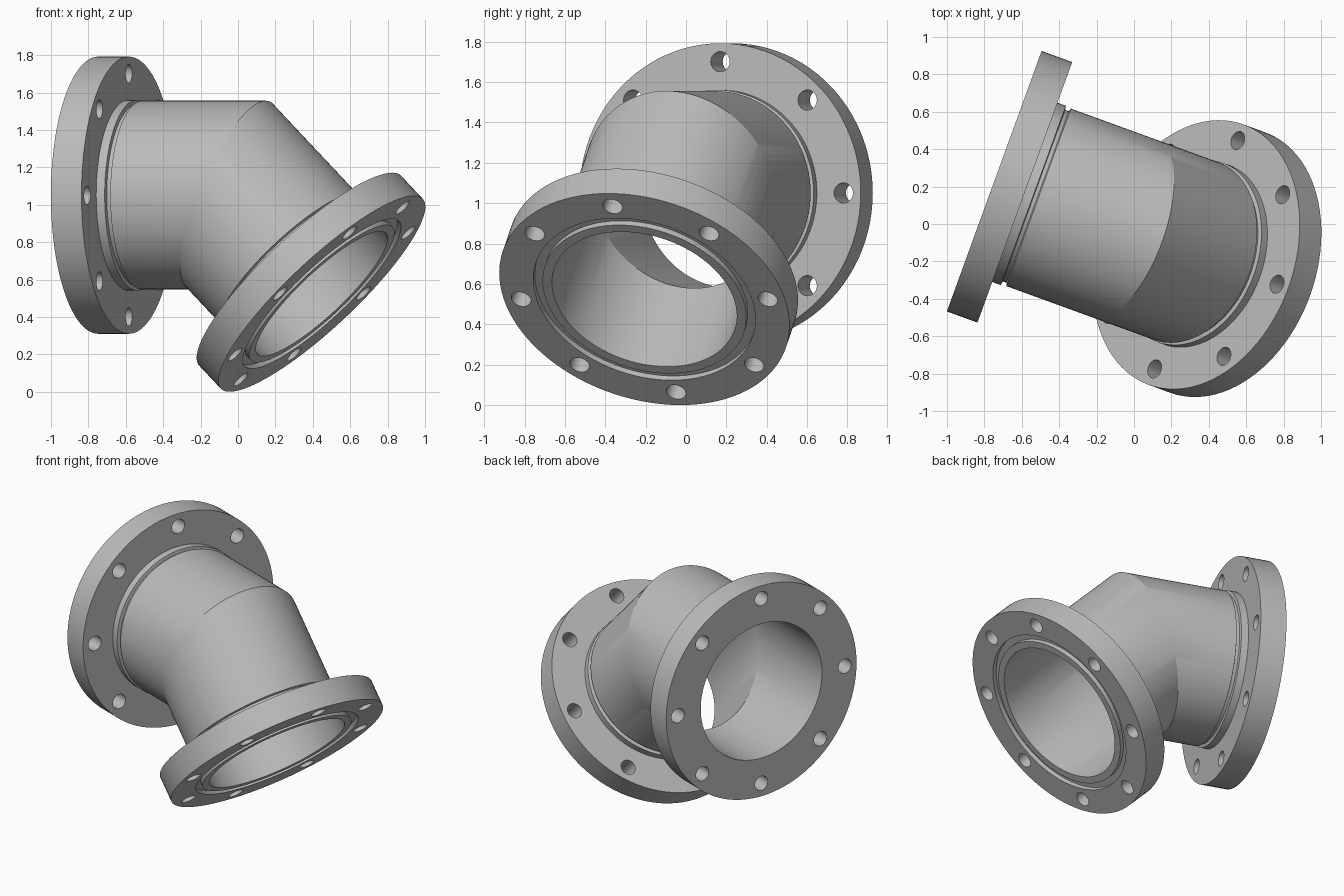
import bpy, bmesh
from math import sin, cos, tan, pi, radians
from mathutils import Matrix, Vector

if "Cube" in bpy.data.objects:
    bpy.data.objects.remove(bpy.data.objects["Cube"])

SEG = 96
CORNER = Vector((-0.047, -0.026, 1.051))    # where the two pipe axes meet
ARM = 0.745                                 # corner to flange face
BORE, PIPE, FLANGE = 0.472, 0.505, 0.741
THICK, BOLT_CIRCLE, BOLT = 0.174, 0.65, 0.05
MITRE = tan(radians(22.5))

steel = bpy.data.materials.new("grey steel")
steel.use_nodes = True
steel.diffuse_color = (0.5, 0.5, 0.5, 1)
steel.node_tree.nodes["Principled BSDF"].inputs["Base Color"].default_value = (0.5, 0.5, 0.5, 1)


def frame(axis, outward):
    """Local z runs from flange face to corner, local x to the outside of the bend."""
    side = axis.cross(outward)
    m = Matrix((outward, side, axis)).transposed().to_4x4()
    m.translation = CORNER - axis * ARM
    return m


heading = Vector((cos(radians(20)), -sin(radians(20)), 0))
up = Vector((0, 0, 1))
inlet = frame(heading, up)
outlet = frame((up - heading).normalized(), (up + heading).normalized())


def lathe(bm, profile, matrix, closed=False):
    """Turn (radius, height) points; a height of None lies on the mitre plane."""
    rings = []
    for r, h in profile:
        ring = []
        for i in range(SEG):
            a = 2 * pi * i / SEG
            z = ARM + r * cos(a) * MITRE if h is None else h
            ring.append(bm.verts.new(matrix @ Vector((r * cos(a), r * sin(a), z))))
        rings.append(ring)
    pairs = list(zip(rings, rings[1:]))
    if closed:
        pairs.append((rings[-1], rings[0]))
    for lo, hi in pairs:
        for i in range(SEG):
            j = (i + 1) % SEG
            bm.faces.new((lo[i], lo[j], hi[j], hi[i]))


def finish(bm, name):
    bmesh.ops.remove_doubles(bm, verts=bm.verts, dist=0.0005)
    bmesh.ops.recalc_face_normals(bm, faces=bm.faces)
    mesh = bpy.data.meshes.new(name)
    bm.to_mesh(mesh)
    bm.free()
    mesh.materials.append(steel)
    obj = bpy.data.objects.new(name, mesh)
    bpy.context.collection.objects.link(obj)
    return obj


def select(obj):
    bpy.ops.object.select_all(action='DESELECT')
    obj.select_set(True)
    bpy.context.view_layer.objects.active = obj


def smooth(obj):
    select(obj)
    bpy.ops.object.shade_smooth_by_angle(angle=radians(20))


def make_flange(name, matrix, face_profile):
    bm = bmesh.new()
    rim = [(FLANGE, 0), (FLANGE, THICK), (BORE, THICK)]
    lathe(bm, face_profile + rim, matrix, closed=True)
    flange = finish(bm, name)

    # bolt holes
    bm = bmesh.new()
    for k in range(8):
        a = k * pi / 4
        place = Matrix.Translation((BOLT_CIRCLE * cos(a), BOLT_CIRCLE * sin(a), THICK / 2))
        bmesh.ops.create_cone(bm, cap_ends=True, segments=32, radius1=BOLT, radius2=BOLT,
                              depth=THICK * 2, matrix=matrix @ place)
    cutter = finish(bm, name + "_bolt_cutter")
    cutter.hide_render = True
    mod = flange.modifiers.new("bolt_holes", 'BOOLEAN')
    mod.operation = 'DIFFERENCE'
    mod.solver = 'EXACT'
    mod.object = cutter
    select(flange)
    bpy.ops.object.modifier_apply(modifier=mod.name)
    bpy.data.objects.remove(cutter)
    smooth(flange)


# flanges: plain inlet face, outlet face with a seal groove
make_flange("inlet_flange", inlet, [(BORE, 0)])
make_flange("outlet_flange", outlet,
            [(BORE, 0), (0.52, 0), (0.52, 0.03), (0.567, 0.03), (0.567, 0)])

# mitred pipe with a collar and narrow groove behind each flange
bm = bmesh.new()
for m in (inlet, outlet):
    lathe(bm, [(0.51, THICK), (0.51, 0.222), (0.488, 0.226), (0.488, 0.246),
               (PIPE, 0.252), (PIPE, None)], m)
    lathe(bm, [(BORE, THICK), (BORE, None)], m)
pipe = finish(bm, "elbow_pipe")
# the bore skin faces its axis
inner = [p.index for p in pipe.data.polygons
         if min((inv @ p.center).xy.length for inv in (inlet.inverted(), outlet.inverted())) < 0.48]
bm = bmesh.new()
bm.from_mesh(pipe.data)
bm.faces.ensure_lookup_table()
for i in inner:
    f = bm.faces[i]
    dots = []
    for m in (inlet, outlet):
        local = m.inverted() @ f.calc_center_median()
        if abs(local.xy.length - BORE) < 0.005:
            radial = m.to_3x3() @ Vector((local.x, local.y, 0))
            dots.append(f.normal.dot(radial))
    if dots and max(dots, key=abs) > 0:
        f.normal_flip()
bm.to_mesh(pipe.data)
bm.free()
smooth(pipe)
